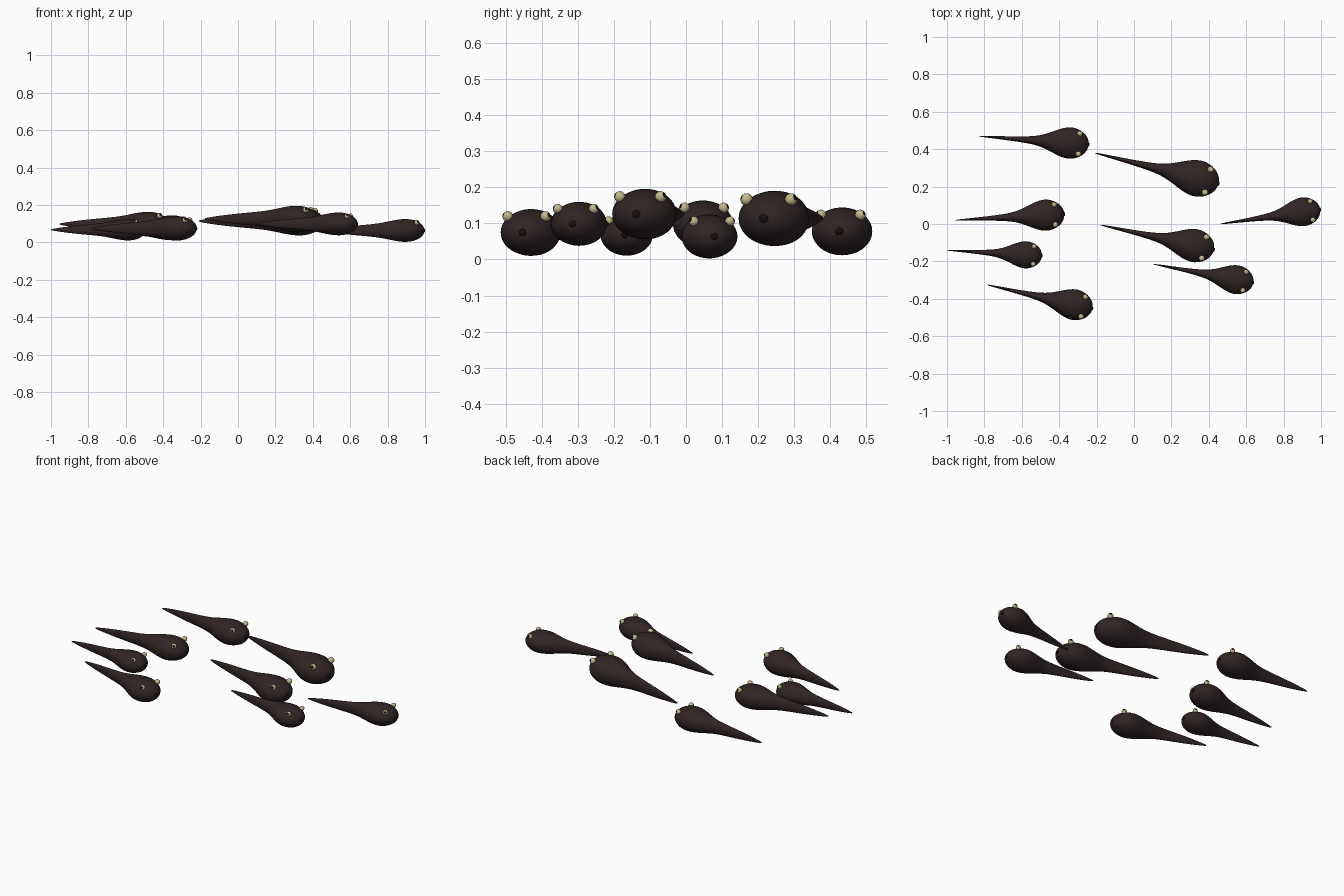
import bpy, bmesh, math
from mathutils import Vector, Matrix

old = bpy.data.objects.get("Cube")
if old:
    bpy.data.objects.remove(old, do_unlink=True)


def material(name, rgb):
    m = bpy.data.materials.new(name)
    m.use_nodes = True
    m.diffuse_color = (*rgb, 1)
    bsdf = m.node_tree.nodes["Principled BSDF"]
    bsdf.inputs["Base Color"].default_value = (*rgb, 1)
    bsdf.inputs["Roughness"].default_value = 0.6
    return m


skin = material("dark brown skin", (0.03, 0.018, 0.018))
iris = material("pale yellow iris", (0.55, 0.49, 0.27))
black = material("black pupil", (0.008, 0.005, 0.005))

# Body stations from tail tip to snout: position, half width, half height
PROFILE = [(0.004, 0.004, 0.007), (0.1, 0.01, 0.023), (0.25, 0.017, 0.042),
           (0.4, 0.027, 0.055), (0.5, 0.038, 0.065), (0.58, 0.057, 0.076),
           (0.66, 0.091, 0.094), (0.74, 0.129, 0.11), (0.82, 0.149, 0.116),
           (0.89, 0.136, 0.106), (0.95, 0.102, 0.08), (0.985, 0.058, 0.046)]
SIDES = 24


def finish(bm, name, mats):
    bmesh.ops.recalc_face_normals(bm, faces=bm.faces)
    for f in bm.faces:
        f.smooth = True
    mesh = bpy.data.meshes.new(name)
    bm.to_mesh(mesh)
    bm.free()
    for m in mats:
        mesh.materials.append(m)
    return mesh


def body_mesh():
    bm = bmesh.new()
    rings = []
    for x, w, h in PROFILE:
        angles = [math.tau * i / SIDES for i in range(SIDES)]
        rings.append([bm.verts.new((x, w * math.cos(a), h * math.sin(a))) for a in angles])
    tip, snout = bm.verts.new((0, 0, 0)), bm.verts.new((1, 0, 0))
    for i in range(SIDES):
        j = (i + 1) % SIDES
        for a, b in zip(rings, rings[1:]):
            bm.faces.new((a[i], a[j], b[j], b[i]))
        bm.faces.new((tip, rings[0][j], rings[0][i]))
        bm.faces.new((snout, rings[-1][i], rings[-1][j]))
    return finish(bm, "body", [skin])


def eye_mesh(side):
    # Sphere whose outward-looking cap is the pupil
    look = Vector((0.35, side * 0.85, 0.35)).normalized()
    bm = bmesh.new()
    bmesh.ops.create_uvsphere(bm, u_segments=20, v_segments=12, radius=0.025)
    bmesh.ops.rotate(bm, verts=bm.verts,
                     matrix=Vector((0, 0, 1)).rotation_difference(look).to_matrix())
    for f in bm.faces:
        f.material_index = int(f.calc_center_median().normalized().dot(look) > 0.8)
    bmesh.ops.translate(bm, verts=bm.verts, vec=(0.91, side * 0.093, 0.077))
    return finish(bm, "eye", [iris, black])


def mouth_mesh():
    bm = bmesh.new()
    bmesh.ops.create_uvsphere(bm, u_segments=16, v_segments=8, radius=0.018)
    bmesh.ops.transform(bm, verts=bm.verts,
                        matrix=Matrix.Translation((0.996, 0, 0)) @ Matrix.Diagonal((0.4, 1, 1, 1)))
    return finish(bm, "mouth", [black])


PARTS = {"body": body_mesh(), "left_eye": eye_mesh(1),
         "right_eye": eye_mesh(-1), "mouth": mouth_mesh()}

# Each tadpole: tail tip x, y, snout x, y, height of its axis
SCHOOL = [(-0.83, 0.47, -0.24, 0.425, 0.078), (-0.21, 0.38, 0.455, 0.215, 0.114),
          (-0.955, 0.02, -0.37, 0.053, 0.098), (-1.0, -0.14, -0.49, -0.17, 0.068),
          (-0.785, -0.325, -0.22, -0.454, 0.075), (-0.18, -0.005, 0.43, -0.139, 0.126),
          (0.105, -0.215, 0.64, -0.315, 0.099), (0.46, 0.0, 0.998, 0.079, 0.064)]

for n, (tx, ty, sx, sy, z) in enumerate(SCHOOL, 1):
    length = math.hypot(sx - tx, sy - ty)
    for part, mesh in PARTS.items():
        ob = bpy.data.objects.new(f"tadpole_{n}_{part}", mesh)
        bpy.context.collection.objects.link(ob)
        ob.location = (tx, ty, z)
        ob.rotation_euler.z = math.atan2(sy - ty, sx - tx)
        ob.scale = (length,) * 3
        if part == "body":
            sub = ob.modifiers.new("smooth", "SUBSURF")
            sub.levels = sub.render_levels = 1
